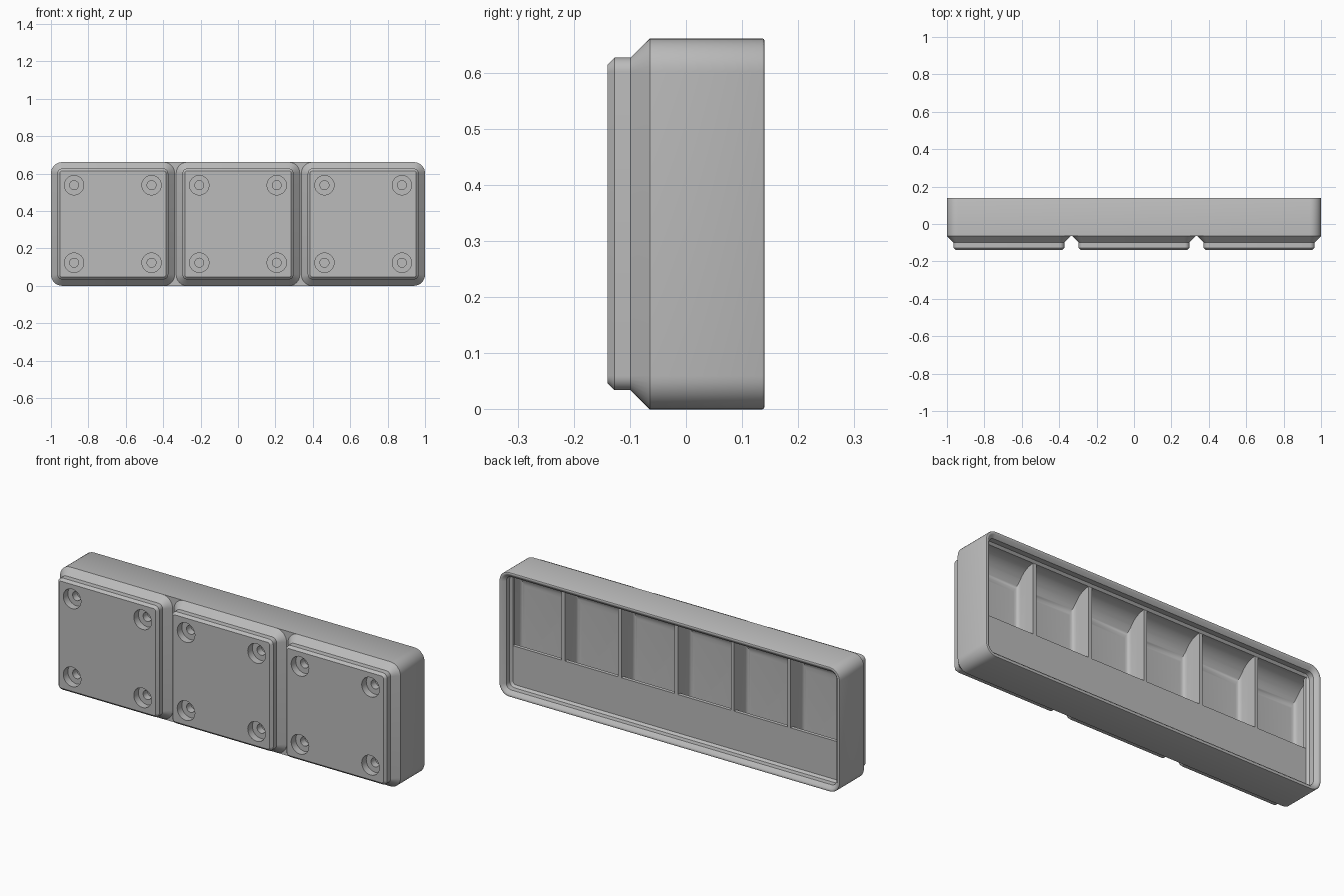
import bpy, bmesh, math
from mathutils import Matrix, Vector

cube = bpy.data.objects.get("Cube")
if cube:
    bpy.data.objects.remove(cube, do_unlink=True)

MM = 2 / 125.5                 # one millimetre in model units
DEPTH = 17.6 * MM
FRONT = -DEPTH / 2
SIZE = 41.5 * MM               # height of the tray and width of one foot
MID = SIZE / 2
PITCH = 42 * MM
FLOOR = FRONT + 7 * MM
SHELF = FRONT + 14 * MM

grey = bpy.data.materials.new("mid grey")
grey.use_nodes = True
grey.diffuse_color = (0.5, 0.5, 0.5, 1)
grey.node_tree.nodes["Principled BSDF"].inputs["Base Color"].default_value = (0.5, 0.5, 0.5, 1)


def finish(bm, name):
    bmesh.ops.recalc_face_normals(bm, faces=bm.faces)
    mesh = bpy.data.meshes.new(name)
    bm.to_mesh(mesh)
    bm.free()
    obj = bpy.data.objects.new(name, mesh)
    bpy.context.collection.objects.link(obj)
    mesh.materials.append(grey)
    return obj


def rounded_loft(name, width, cx, rings, segs=8):
    """Stack rounded rectangles along y; each ring is (mm from front, inset in mm)."""
    bm = bmesh.new()
    loops = []
    for depth, inset in rings:
        r = max(3.75 - inset, 0.3) * MM
        hx, hz = width / 2 - inset * MM - r, SIZE / 2 - inset * MM - r
        loop = []
        for q, (sx, sz) in enumerate(((1, 1), (-1, 1), (-1, -1), (1, -1))):
            for i in range(segs + 1):
                a = (q + i / segs) * math.pi / 2
                loop.append(bm.verts.new((cx + sx * hx + r * math.cos(a), FRONT + depth * MM,
                                          MID + sz * hz + r * math.sin(a))))
        loops.append(loop)
    for a, b in zip(loops, loops[1:]):
        for i in range(len(a)):
            j = (i + 1) % len(a)
            bm.faces.new((a[i], a[j], b[j], b[i]))
    bm.faces.new(loops[0])
    bm.faces.new(loops[-1])
    return finish(bm, name)


def prism(name, points, sweep):
    """Extrude a closed polygon of 3D points."""
    bm = bmesh.new()
    face = bm.faces.new([bm.verts.new(p) for p in points])
    new = bmesh.ops.extrude_face_region(bm, geom=[face])["geom"]
    bmesh.ops.translate(bm, vec=Vector(sweep), verts=[v for v in new if isinstance(v, bmesh.types.BMVert)])
    return finish(bm, name)


def boolean(obj, tools, operation):
    """Apply boolean tools to an object, then discard the tools."""
    for tool in tools:
        mod = obj.modifiers.new("cut", 'BOOLEAN')
        mod.operation, mod.solver, mod.object = operation, 'EXACT', tool
    bpy.context.view_layer.update()
    mesh = bpy.data.meshes.new_from_object(obj.evaluated_get(bpy.context.evaluated_depsgraph_get()))
    obj.modifiers.clear()
    obj.data = mesh
    for tool in tools:
        bpy.data.objects.remove(tool, do_unlink=True)


def arc(cx, cy, r, start, end, n=10):
    return [(cx + r * math.cos(math.radians(start + (end - start) * i / n)),
             cy + r * math.sin(math.radians(start + (end - start) * i / n))) for i in range(n + 1)]


def drill(radius, depth, x, z):
    bm = bmesh.new()
    place = Matrix.Translation((x, FRONT, z)) @ Matrix.Rotation(math.pi / 2, 4, 'X')
    bmesh.ops.create_cone(bm, cap_ends=True, segments=32, radius1=radius * MM, radius2=radius * MM,
                          depth=2 * depth * MM, matrix=place)
    return finish(bm, "hole_cutter")


# Tray body with the stepped rim around its open back
body = rounded_loft("tray_body", 2, 0, [
    (4.75, 0), (17.3, 0), (17.5, 0.1), (17.6, 0.3), (17.6, 0.6), (17.45, 0.95),
    (16.5, 1.9), (14.7, 1.9), (14, 2.6)])

# Compartment side profile: shelf overhang at the bottom, round scoop at the top
EDGE = 15.4 * MM
TOP = SIZE - 2.6 * MM
R = SHELF - FLOOR
UNDER = SHELF - 1.2 * MM
ABOVE = SHELF + 0.5 * MM
side = [(ABOVE, EDGE), (UNDER, EDGE), (FLOOR, EDGE - (UNDER - FLOOR) / math.tan(math.radians(36)))]
side += [(y, z) for z, y in arc(TOP - R, FLOOR + R, R, -90, 0)] + [(ABOVE, TOP)]

# Compartment cross-section: rounded floor corners, narrowed under the rim at the outer ends
WALL = 0.95 * MM
STEP = (2 - 2 * WALL + 1.2 * MM) / 6
FILLET = 1.4 * MM
cells = []
for i in range(6):
    lo = -1 + WALL + i * STEP
    hi = lo + STEP - 1.2 * MM
    cross = arc(lo + FILLET, FLOOR + FILLET, FILLET, 180, 270, 6)
    cross += arc(hi - FILLET, FLOOR + FILLET, FILLET, 270, 360, 6)
    lip = 2.6 * MM - WALL
    hi_top, lo_top = hi - lip * (i == 5), lo + lip * (i == 0)
    cross += [(hi, UNDER - lip), (hi_top, UNDER), (hi_top, ABOVE + MM),
              (lo_top, ABOVE + MM), (lo_top, UNDER), (lo, UNDER - lip)]
    cell = prism("compartment_cutter", [(lo - MM, y, z) for y, z in side], (hi - lo + 2 * MM, 0, 0))
    boolean(cell, [prism("section", [(x, y, 0) for x, y in cross], (0, 0, SIZE))], 'INTERSECT')
    cells.append(cell)
boolean(body, cells, 'DIFFERENCE')

# Three stepped feet with recessed holes in the corners
parts = [body]
for name, cx in (("right_foot", -PITCH), ("middle_foot", 0), ("left_foot", PITCH)):
    foot = rounded_loft(name, SIZE, cx, [(0, 2.95), (0.8, 2.15), (2.6, 2.15), (4.75, 0), (4.8, 0.1)])
    holes = []
    for sx in (-1, 1):
        for sz in (-1, 1):
            x, z = cx + sx * 13 * MM, MID + sz * 13 * MM
            holes += [drill(3.25, 2.4, x, z), drill(1.5, 6, x, z)]
    boolean(foot, holes, 'DIFFERENCE')
    parts.append(foot)

# Smooth the curves and keep the creases sharp
bpy.ops.object.select_all(action='DESELECT')
for part in parts:
    part.select_set(True)
bpy.context.view_layer.objects.active = body
bpy.ops.object.shade_smooth_by_angle(angle=math.radians(28))
